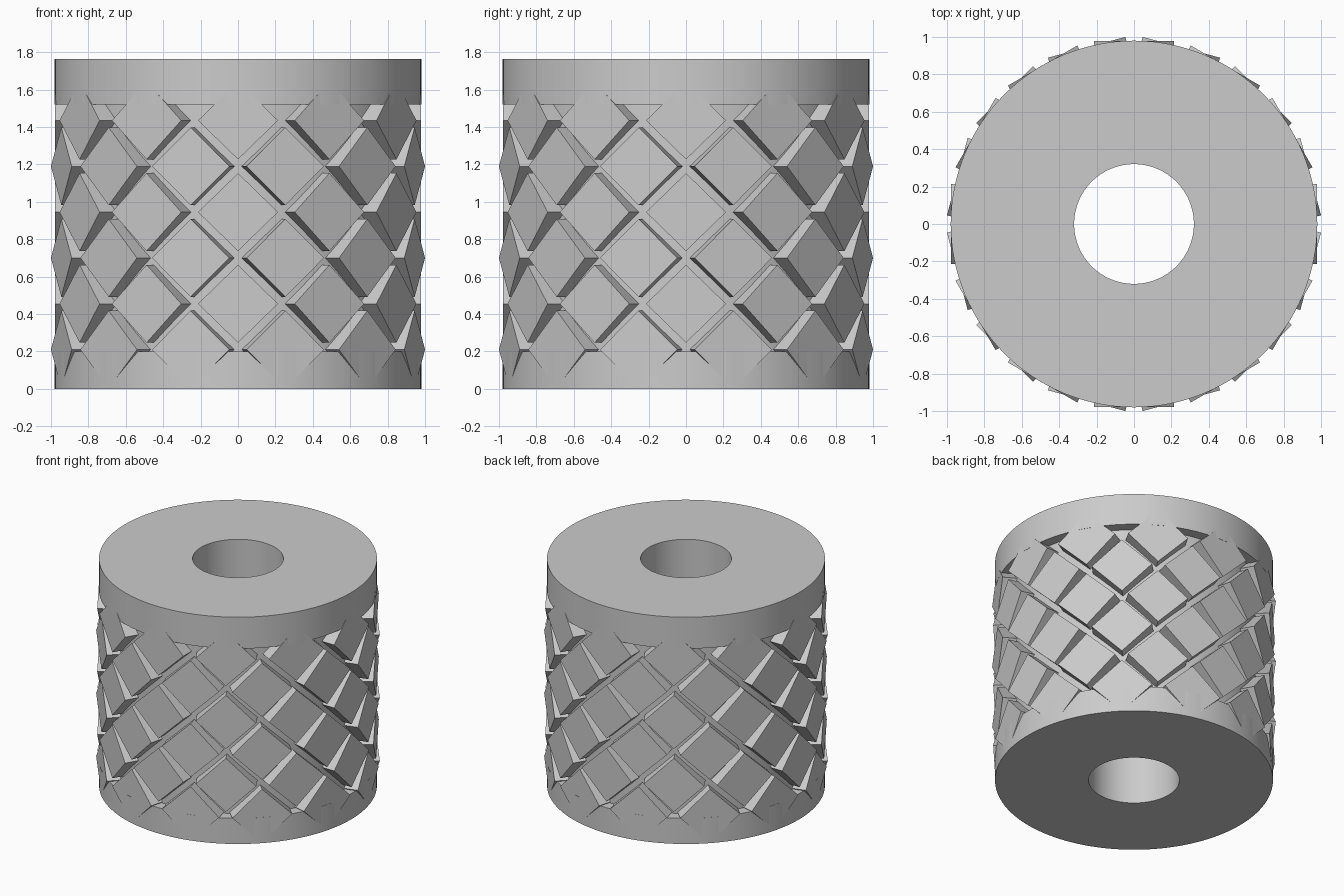
import bpy, bmesh
from math import radians
from mathutils import Matrix, Vector

default = bpy.data.objects.get("Cube")
if default:
    bpy.data.objects.remove(default, do_unlink=True)

SEGMENTS = 128
RIM, CORE, BORE = 0.98, 0.90, 0.32
HEIGHT, BASE_TOP, CAP_BOTTOM = 1.765, 0.2, 1.52

grey = bpy.data.materials.new("plain grey")
grey.use_nodes = True
grey.diffuse_color = (0.6, 0.6, 0.6, 1)
grey.node_tree.nodes["Principled BSDF"].inputs["Base Color"].default_value = grey.diffuse_color


def make_object(name, bm):
    bmesh.ops.recalc_face_normals(bm, faces=bm.faces[:])
    mesh = bpy.data.meshes.new(name)
    bm.to_mesh(mesh)
    bm.free()
    mesh.materials.append(grey)
    obj = bpy.data.objects.new(name, mesh)
    bpy.context.collection.objects.link(obj)
    return obj


# Turned body: base ring, recessed core, cap and through bore in one profile
profile = [(BORE, 0), (RIM, 0), (RIM, BASE_TOP), (CORE, BASE_TOP),
           (CORE, CAP_BOTTOM), (RIM, CAP_BOTTOM), (RIM, HEIGHT), (BORE, HEIGHT)]
bm = bmesh.new()
rings = []
for i in range(SEGMENTS):
    turn = Matrix.Rotation(radians(360 * i / SEGMENTS), 3, 'Z')
    rings.append([bm.verts.new(turn @ Vector((r, 0, z))) for r, z in profile])
for i, ring in enumerate(rings):
    following = rings[(i + 1) % SEGMENTS]
    for j in range(len(profile)):
        k = (j + 1) % len(profile)
        bm.faces.new((ring[j], following[j], following[k], ring[k]))
body = make_object("knob_body", bm)
bpy.ops.object.select_all(action='DESELECT')
body.select_set(True)
bpy.context.view_layer.objects.active = body
bpy.ops.object.shade_smooth_by_angle(angle=radians(30))


# Grip: flat diamond blocks in six staggered rows of twelve
def add_diamond(bm, angle, z, half_width=0.214, half_height=0.208, outer=0.978, inner=0.8):
    turn = Matrix.Rotation(radians(angle), 3, 'Z')
    corners = [(half_width, 0), (0, half_height), (-half_width, 0), (0, -half_height)]
    front, back = [[bm.verts.new(turn @ Vector((x, -depth, z + dz))) for x, dz in corners]
                   for depth in (outer, inner)]
    bm.faces.new(front)
    bm.faces.new(back[::-1])
    for i in range(4):
        k = (i + 1) % 4
        bm.faces.new((front[i], back[i], back[k], front[k]))


bm = bmesh.new()
for row in range(6):
    stagger = 15 if row % 2 == 0 else 0
    for column in range(12):
        add_diamond(bm, column * 30 + stagger, 0.21 + row * 0.245)
make_object("diamond_grip", bm)
